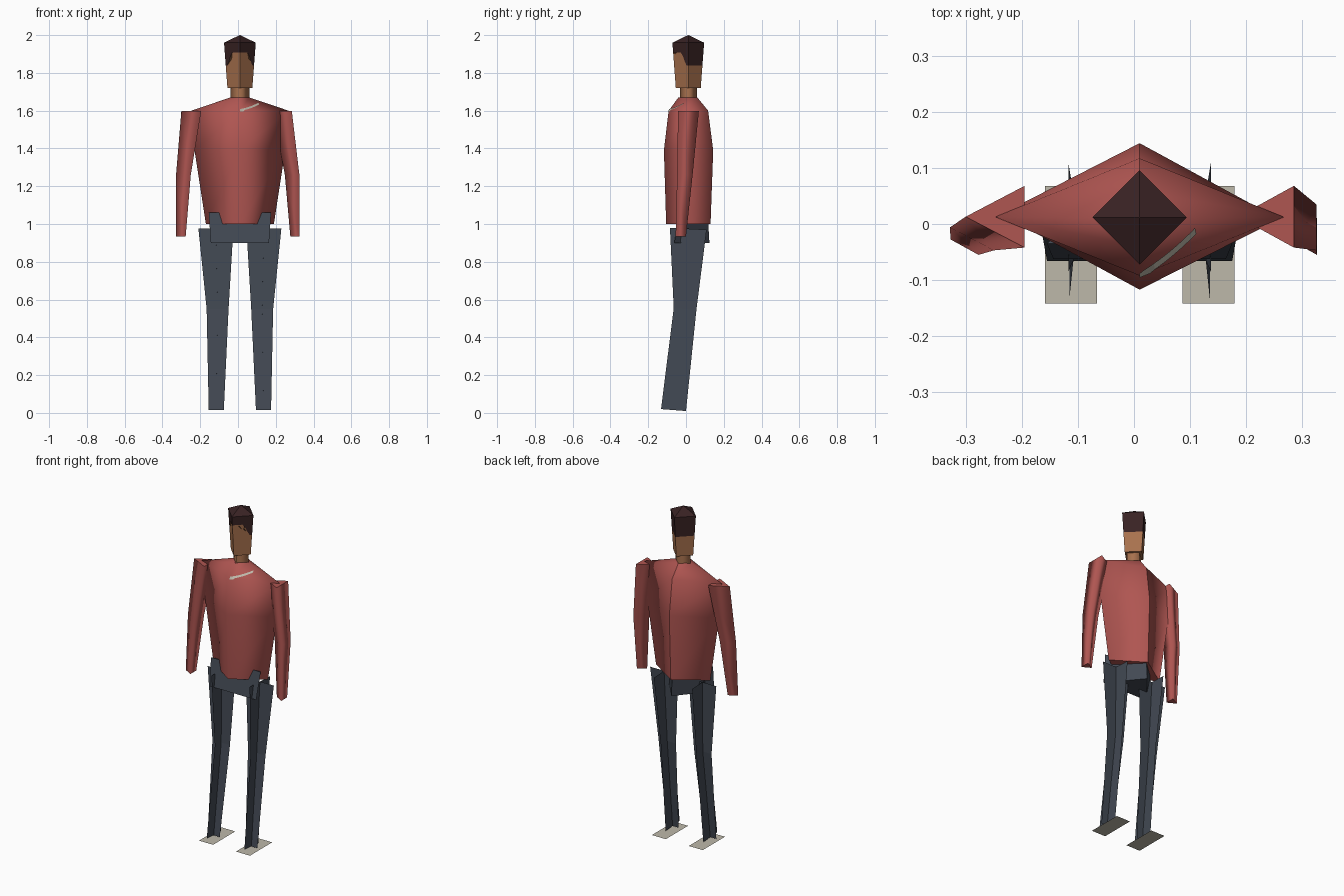
import bpy, bmesh
from mathutils import Vector

if "Cube" in bpy.data.objects:
    bpy.data.objects.remove(bpy.data.objects["Cube"])

CX = 0.01  # body midline


def material(name, rgb):
    m = bpy.data.materials.new(name)
    m.use_nodes = True
    m.diffuse_color = (*rgb, 1)
    m.node_tree.nodes["Principled BSDF"].inputs["Base Color"].default_value = (*rgb, 1)
    return m


RED = material("sweater red", (0.43, 0.092, 0.083))
SKIN = material("skin brown", (0.39, 0.165, 0.075))
HAIR = material("hair dark brown", (0.04, 0.016, 0.017))
PANTS = material("trouser slate", (0.055, 0.067, 0.088))
SOLE = material("shoe beige", (0.51, 0.48, 0.40))


def make(name, bm, mat):
    mesh = bpy.data.meshes.new(name)
    bm.to_mesh(mesh)
    bm.free()
    mesh.materials.append(mat)
    ob = bpy.data.objects.new(name, mesh)
    bpy.context.collection.objects.link(ob)
    return ob


def loft(name, rings, mat, smooth=False, seam=None, caps=True):
    """Skin closed rings; cap rims and an optional seam column stay sharp."""
    bm = bmesh.new()
    rows = [[bm.verts.new(p) for p in ring] for ring in rings]
    n = len(rows[0])
    for a, b in zip(rows, rows[1:]):
        for i in range(n):
            j = (i + 1) % n
            bm.faces.new((a[i], a[j], b[j], b[i])).smooth = smooth
    if caps:
        for row in (rows[0], rows[-1]):
            bm.faces.new(row)
            for i in range(n):
                bm.edges.get((row[i], row[(i + 1) % n])).smooth = False
    if seam is not None:
        for a, b in zip(rows, rows[1:]):
            bm.edges.get((a[seam], b[seam])).smooth = False
    bmesh.ops.recalc_face_normals(bm, faces=bm.faces)
    return make(name, bm, mat)


def strip(name, pairs, mat):
    """Open ribbon through pairs of points."""
    bm = bmesh.new()
    rows = [[bm.verts.new(p) for p in pair] for pair in pairs]
    for a, b in zip(rows, rows[1:]):
        bm.faces.new((a[0], a[1], b[1], b[0]))
    return make(name, bm, mat)


def diamond(z, rx, front, back):
    mid = (front + back) / 2
    return [(CX + rx, mid, z), (CX, back, z), (CX - rx, mid, z), (CX, front, z)]


# Torso and neck
torso = loft("torso", [diamond(1.0, 0.18, -0.105, 0.13),
                       diamond(1.39, 0.24, -0.117, 0.144),
                       diamond(1.6, 0.257, -0.092, 0.117),
                       diamond(1.67, 0.05, -0.04, 0.06)], RED, True, seam=1)
loft("neck", [diamond(z, 0.05, -0.032, 0.057) for z in (1.66, 1.73)], SKIN, True)


# Head: square outline with a hairline dividing skin from hair
def outline(steps=8):
    corners = [Vector(c) for c in ((1, 0), (0, 1), (-1, 0), (0, -1))]
    return [corners[k].lerp(corners[(k + 1) % 4], i / steps)
            for k in range(4) for i in range(steps)]


def head_point(d, z):
    r = 0.066 + 0.018 * (z - 1.72) / 0.24
    return (CX + d.x * r, 0.012 + d.y * r, z)


def hairline(d):
    t = min(max((d.y + 0.45) / 0.3, 0), 1)
    return 1.908 - 0.068 * t


dirs = outline()
low = [head_point(d, 1.72) for d in dirs]
line = [head_point(d, hairline(d)) for d in dirs]
top = [head_point(d, 1.96) for d in dirs]
tip = [(CX + d.x * 0.001, 0.012 + d.y * 0.001, 2.0) for d in dirs]
loft("face", [low, line], SKIN)
loft("hair", [line, top, tip], HAIR)


# Arms: three-sided tubes, both with their ridge toward -x
def arm(name, levels):
    loft(name, [[(flat, y0, z), (flat, y1, z), (ridge, (y0 + y1) / 2, z)]
                for z, flat, ridge, y0, y1 in levels], RED, True)


arm("right_arm", [(1.597, -0.195, -0.30, -0.042, 0.068),
                  (1.26, -0.25, -0.328, -0.047, 0.035),
                  (0.935, -0.277, -0.327, -0.055, 0.0)])
arm("left_arm", [(1.597, 0.285, 0.185, -0.042, 0.068),
                 (1.26, 0.325, 0.248, -0.047, 0.035),
                 (0.935, 0.326, 0.277, -0.055, 0.0)])

# Pelvis: wedge, flat at the front and pointed behind
loft("pelvis", [[(CX - w, f, zf), (CX + w, f, zf), (CX, b, zb)]
                for w, f, b, zf, zb in ((0.154, -0.062, 0.124, 0.9, 0.9),
                                        (0.165, -0.035, 0.118, 1.06, 1.0))], PANTS)

# Legs: two crossed panels each, above a flat sole
LEVELS = [(0.975, 0.127, 0.0925, 0.012, 0.097),
          (0.55, 0.118, 0.058, -0.005, 0.06),
          (0.015, 0.125, 0.04, -0.066, 0.066)]
for side, s in (("right", -1), ("left", 1)):
    strip(side + "_leg_wide_panel",
          [((CX + s * (x - w), y, z), (CX + s * (x + w), y, z))
           for z, x, w, y, d in LEVELS], PANTS)
    strip(side + "_leg_deep_panel",
          [((CX + s * x, y - d, z + 0.005), (CX + s * x, y + d, z - 0.005))
           for z, x, w, y, d in LEVELS], PANTS)
    inner, outer = CX + s * 0.076, CX + s * 0.169
    strip(side + "_sole", [((min(inner, outer), y, 0), (max(inner, outer), y, 0))
                           for y in (-0.142, 0.068)], SOLE)

# Pale curved stripe lying on the chest
pairs = []
for i in range(13):
    t = i / 12
    x, z = CX + 0.1 * t, 1.603 + 0.035 * t * t
    y = -0.095 + 0.08 * t
    pairs.append(((x, y, z - 0.008), (x, y + 0.005, z + 0.008)))
stripe = strip("chest_stripe", pairs, SOLE)
wrap = stripe.modifiers.new("wrap", "SHRINKWRAP")
wrap.target = torso
wrap.wrap_mode = "OUTSIDE_SURFACE"
wrap.offset = 0.003
